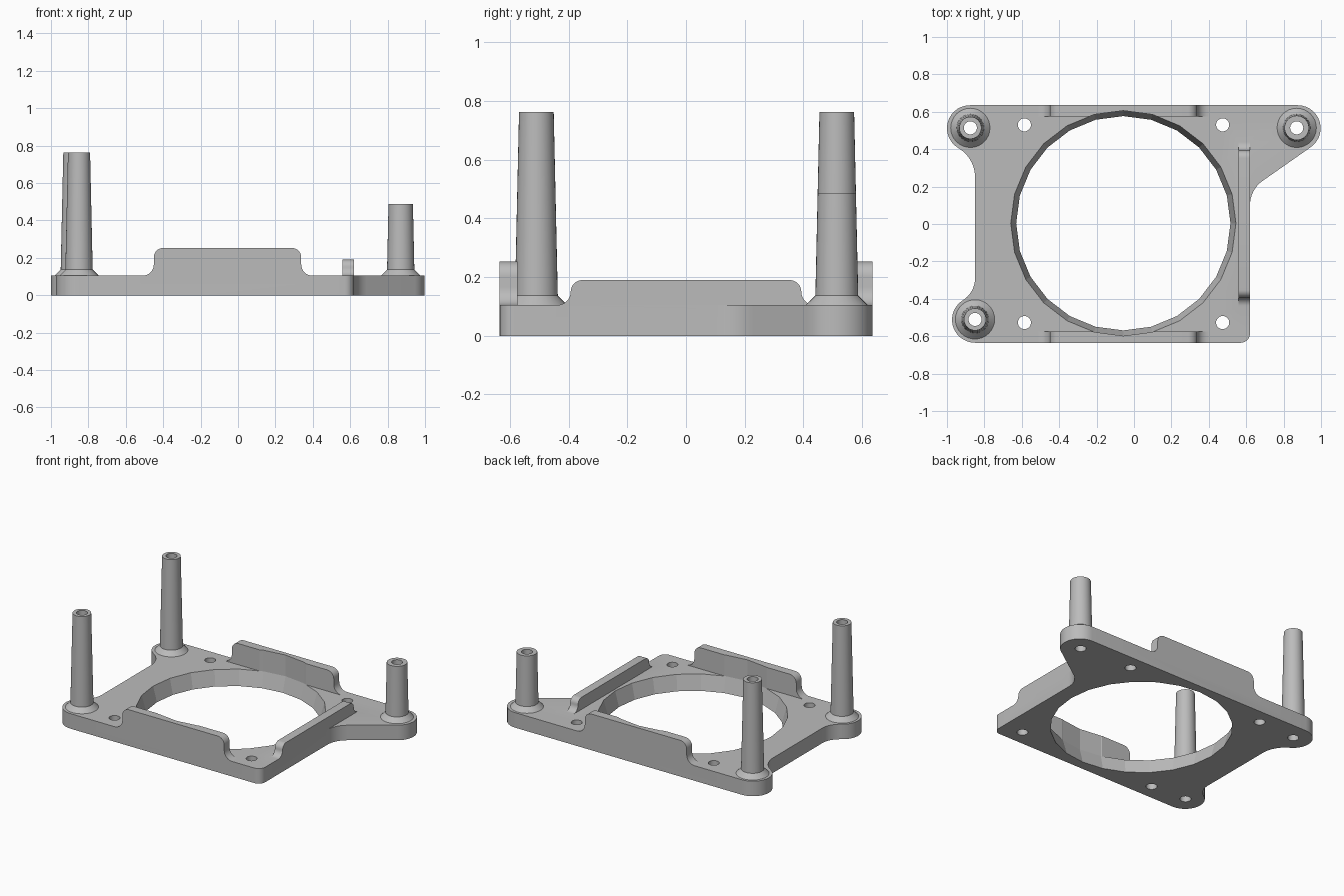
import bpy, bmesh
from math import sin, cos, pi, radians
from mathutils import Matrix, Vector

if "Cube" in bpy.data.objects:
    bpy.data.objects.remove(bpy.data.objects["Cube"], do_unlink=True)

THICK = 0.105      # plate thickness
EDGE = 0.635       # plate half depth
BORE = 0.035       # screw hole radius

grey = bpy.data.materials.new("plain_grey")
grey.use_nodes = True
grey.diffuse_color = (0.5, 0.5, 0.5, 1)
grey.node_tree.nodes["Principled BSDF"].inputs["Base Color"].default_value = (0.5, 0.5, 0.5, 1)


def finish(name, bm):
    bmesh.ops.recalc_face_normals(bm, faces=bm.faces)
    mesh = bpy.data.meshes.new(name)
    bm.to_mesh(mesh)
    bm.free()
    mesh.materials.append(grey)
    obj = bpy.data.objects.new(name, mesh)
    bpy.context.collection.objects.link(obj)
    return obj


def arc(x, y, r, start, end, steps=14):
    angles = [radians(start + (end - start) * i / steps) for i in range(steps + 1)]
    return [(x + r * cos(a), y + r * sin(a)) for a in angles]


def prism(name, points, height, matrix=Matrix()):
    """Extrude a flat outline along its local z, then place it."""
    bm = bmesh.new()
    face = bm.faces.new([bm.verts.new((x, y, 0)) for x, y in points])
    new = bmesh.ops.extrude_face_region(bm, geom=[face])["geom"]
    moved = [v for v in new if isinstance(v, bmesh.types.BMVert)]
    bmesh.ops.translate(bm, verts=moved, vec=(0, 0, height))
    bm.transform(matrix)
    return finish(name, bm)


def lathe(name, profile, x, y, sides, hollow=False):
    """Turn a radius/height profile; hollow closes it into a tube, else it is capped."""
    bm = bmesh.new()
    rings = [[bm.verts.new((x + r * cos(2 * pi * i / sides), y + r * sin(2 * pi * i / sides), z))
              for i in range(sides)] for r, z in profile]
    pairs = list(zip(rings, rings[1:]))
    if hollow:
        pairs.append((rings[-1], rings[0]))
    else:
        bm.faces.new(rings[0])
        bm.faces.new(rings[-1])
    for a, b in pairs:
        for i in range(sides):
            j = (i + 1) % sides
            bm.faces.new((a[i], a[j], b[j], b[i]))
    return finish(name, bm)


def combine(target, tool, operation):
    mod = target.modifiers.new("combine", "BOOLEAN")
    mod.object, mod.operation, mod.solver = tool, operation, "EXACT"
    bpy.context.view_layer.update()
    graph = bpy.context.evaluated_depsgraph_get()
    mesh = bpy.data.meshes.new_from_object(target.evaluated_get(graph))
    target.modifiers.clear()
    target.data = mesh
    bpy.data.objects.remove(tool, do_unlink=True)


def wall_profile(a, b, top, foot, corner):
    """Raised lip seen side on: flared feet and rounded top corners."""
    low = THICK - 0.04
    return ([(a - foot, low)]
            + arc(a - foot, THICK + foot, foot, -90, 0, 8)
            + arc(a + corner, top - corner, corner, 180, 90, 8)
            + arc(b - corner, top - corner, corner, 90, 0, 8)
            + arc(b + foot, THICK + foot, foot, 180, 270, 8)
            + [(b + foot, low)])


# Plate outline: three rounded lugs joined by fillets and one square corner
outline = (arc(0.875, 0.512, 0.123, -55, 90)
           + arc(-0.877, 0.512, 0.123, 90, 239.6)
           + arc(-1.031, 0.25, 0.181, 59.6, 0)
           + arc(-0.989, -0.29, 0.139, 0, -58)
           + arc(-0.85, -0.512, 0.123, 122, 270)
           + arc(0.57, -0.585, 0.05, 270, 360, 8)
           + arc(0.78, 0.1, 0.16, 180, 125, 8))
plate = prism("base_plate", outline, THICK)

# Front and back lips: local z points to -y
long_lip = wall_profile(-0.45, 0.338, 0.253, 0.06, 0.05)
for name, y in (("front_lip", -EDGE + 0.06), ("back_lip", EDGE)):
    place = Matrix.Translation((0, y, 0)) @ Matrix.Rotation(pi / 2, 4, "X")
    combine(plate, prism(name, long_lip, 0.06, place), "UNION")

# Side lip: local x runs along y, local z along x
side_lip = wall_profile(-0.393, 0.393, 0.19, 0.045, 0.04)
axes = Matrix(((0, 0, 1, 0.56), (1, 0, 0, 0), (0, 1, 0, 0), (0, 0, 0, 1)))
combine(plate, prism("side_lip", side_lip, 0.06, axes), "UNION")

# Large opening, tapered through the plate and straight above it
combine(plate, lathe("opening", [(0.559, -0.05), (0.602, THICK), (0.602, 0.4)],
                     -0.057, 0.004, 24), "DIFFERENCE")

# Posts: position and height
posts = {"back_left_post": (0.87, 0.514, 0.487),
         "back_right_post": (-0.875, 0.514, 0.763),
         "front_right_post": (-0.85, -0.51, 0.763)}

# Screw holes through the plate
holes = [(x, y) for x in (-0.586, 0.474) for y in (-0.527, 0.53)]
holes += [(x, y) for x, y, top in posts.values()]
for x, y in holes:
    combine(plate, lathe("hole", [(BORE, -0.05), (BORE, 0.2)], x, y, 32), "DIFFERENCE")

# Hollow tapered posts on conical feet
parts = [plate]
for name, (x, y, top) in posts.items():
    tip = 0.073 - 0.014 * (top - 0.137) / 0.63
    profile = [(BORE, THICK), (0.105, THICK), (0.073, 0.137), (tip, top), (BORE, top)]
    parts.append(lathe(name, profile, x, y, 32, hollow=True))

# Smooth the rounded faces, keep the facets of the opening
bpy.ops.object.select_all(action="DESELECT")
for part in parts:
    part.select_set(True)
bpy.context.view_layer.objects.active = plate
bpy.ops.object.shade_smooth_by_angle(angle=radians(14))
